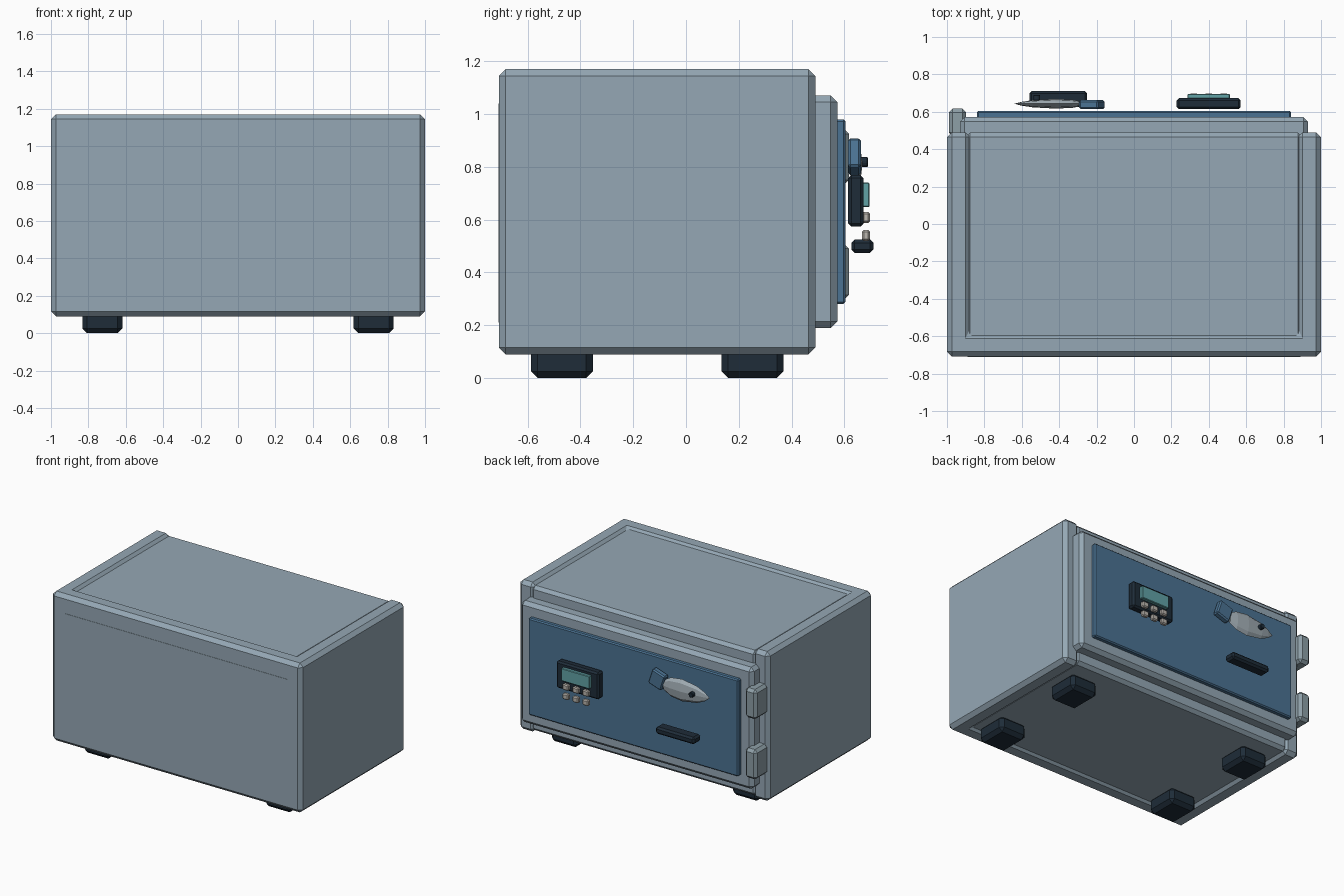
import bpy, bmesh, math
from mathutils import Matrix, Vector

if "Cube" in bpy.data.objects:
    bpy.data.objects.remove(bpy.data.objects["Cube"])


def material(name, rgb):
    m = bpy.data.materials.new(name)
    m.diffuse_color = (*rgb, 1)
    m.use_nodes = True
    m.node_tree.nodes["Principled BSDF"].inputs["Base Color"].default_value = m.diffuse_color
    return m


STEEL = material("steel", (0.30, 0.39, 0.46))
BLUE = material("blue_paint", (0.07, 0.17, 0.29))
DARK = material("dark_rubber", (0.013, 0.025, 0.04))
HINGE = material("hinge_metal", (0.27, 0.35, 0.39))
TEAL = material("screen_teal", (0.12, 0.36, 0.38))
BUTTON = material("button_ivory", (0.50, 0.47, 0.43))
SILVER = material("silver", (0.36, 0.42, 0.46))


def finish(name, bm, mat, bevel=0.0):
    if bevel:
        bmesh.ops.bevel(bm, geom=bm.edges[:], offset=bevel, segments=1,
                        affect='EDGES', clamp_overlap=True)
    bmesh.ops.recalc_face_normals(bm, faces=bm.faces[:])
    me = bpy.data.meshes.new(name)
    bm.to_mesh(me)
    bm.free()
    me.materials.append(mat)
    ob = bpy.data.objects.new(name, me)
    bpy.context.collection.objects.link(ob)
    return ob


def box(name, xs, ys, zs, bevel, mat, tilt=0.0):
    """Bevelled box given by its ranges, optionally turned about y."""
    centre = Vector([(a + b) / 2 for a, b in (xs, ys, zs)])
    size = [b - a for a, b in (xs, ys, zs)]
    bm = bmesh.new()
    bmesh.ops.create_cube(bm, size=1)
    bmesh.ops.scale(bm, vec=size, verts=bm.verts[:])
    ob = finish(name, bm, mat, bevel)
    ob.location = centre
    ob.rotation_euler.y = tilt
    return ob


# U-shaped shell: two sides and the back
outline = [(-1, -.709), (1, -.709), (1, .49), (.875, .49),
           (.875, -.585), (-.875, -.585), (-.875, .49), (-1, .49)]
bm = bmesh.new()
base = bm.faces.new([bm.verts.new((x, y, .09)) for x, y in outline])
ext = bmesh.ops.extrude_face_region(bm, geom=[base])
bmesh.ops.translate(bm, vec=(0, 0, 1.08),
                    verts=[v for v in ext['geom'] if isinstance(v, bmesh.types.BMVert)])
finish("shell", bm, STEEL, 0.026)

# Slightly sunken top and bottom plates, thin back panel
box("top_plate", (-.9, .9), (-.62, .488), (1.04, 1.154), .022, STEEL)
box("bottom_plate", (-.9, .9), (-.62, .488), (.106, .22), .022, STEEL)
box("back_panel", (-.89, .89), (-.711, -.69), (.21, 1.04), 0, STEEL)

# Door with its painted panel
box("door", (-.93, .93), (.45, .573), (.19, 1.07), .025, STEEL)
box("door_panel", (-.84, .84), (.56, .604), (.28, .98), .008, BLUE)

# Hinges
for label, z0 in (("lower", .295), ("upper", .73)):
    box(label + "_hinge", (-.99, -.897), (.47, .617), (z0, z0 + .215), .02, HINGE)

# Feet
for side, x in (("left", -.725), ("right", .725)):
    for end, y in (("front", -.47), ("rear", .252)):
        box(f"{end}_{side}_foot", (x - .107, x + .107), (y - .117, y + .117),
            (0, .115), .025, DARK)

# Keypad with screen and two rows of buttons
box("keypad", (.228, .57), (.614, .673), (.574, .769), .012, DARK)
box("screen", (.286, .512), (.667, .696), (.648, .74), .004, TEAL)
for row, z in enumerate((.608, .54)):
    for col, x in enumerate((.32, .4, .48)):
        box(f"button_{row}_{col}", (x - .024, x + .024), (.667, .697),
            (z - .021, z + .021), .007, BUTTON)

# Lever: tilted hub, flat faceted grip and a small knob
box("lever_hub", (-.28, -.17), (.614, .662), (.78, .896), .009, BLUE, -math.radians(18.6))
bm = bmesh.new()
SIDES = 8
rings = []
for x, r in ((-.275, .45), (-.33, .85), (-.42, 1), (-.54, .75), (-.60, .4)):
    rings.append([bm.verts.new((x, .643 + .026 * r * math.cos(a), .81 + .08 * r * math.sin(a)))
                  for a in (2 * math.pi * i / SIDES for i in range(SIDES))])
for a, b in zip(rings, rings[1:]):
    for i in range(SIDES):
        j = (i + 1) % SIDES
        bm.faces.new((a[i], a[j], b[j], b[i]))
bm.faces.new(rings[0])
tip = bm.verts.new((-.64, .643, .81))
for i in range(SIDES):
    bm.faces.new((rings[-1][i], rings[-1][(i + 1) % SIDES], tip))
finish("lever_grip", bm, SILVER)

bm = bmesh.new()
bmesh.ops.create_cone(bm, cap_ends=True, segments=8, radius1=.02, radius2=.02, depth=.03,
                      matrix=Matrix.Translation((-.52, .675, .818)) @ Matrix.Rotation(math.pi / 2, 4, 'X'))
finish("lever_knob", bm, DARK, .004)

# Pull handle
box("pull_handle", (-.56, -.25), (.626, .71), (.474, .525), .013, DARK)
